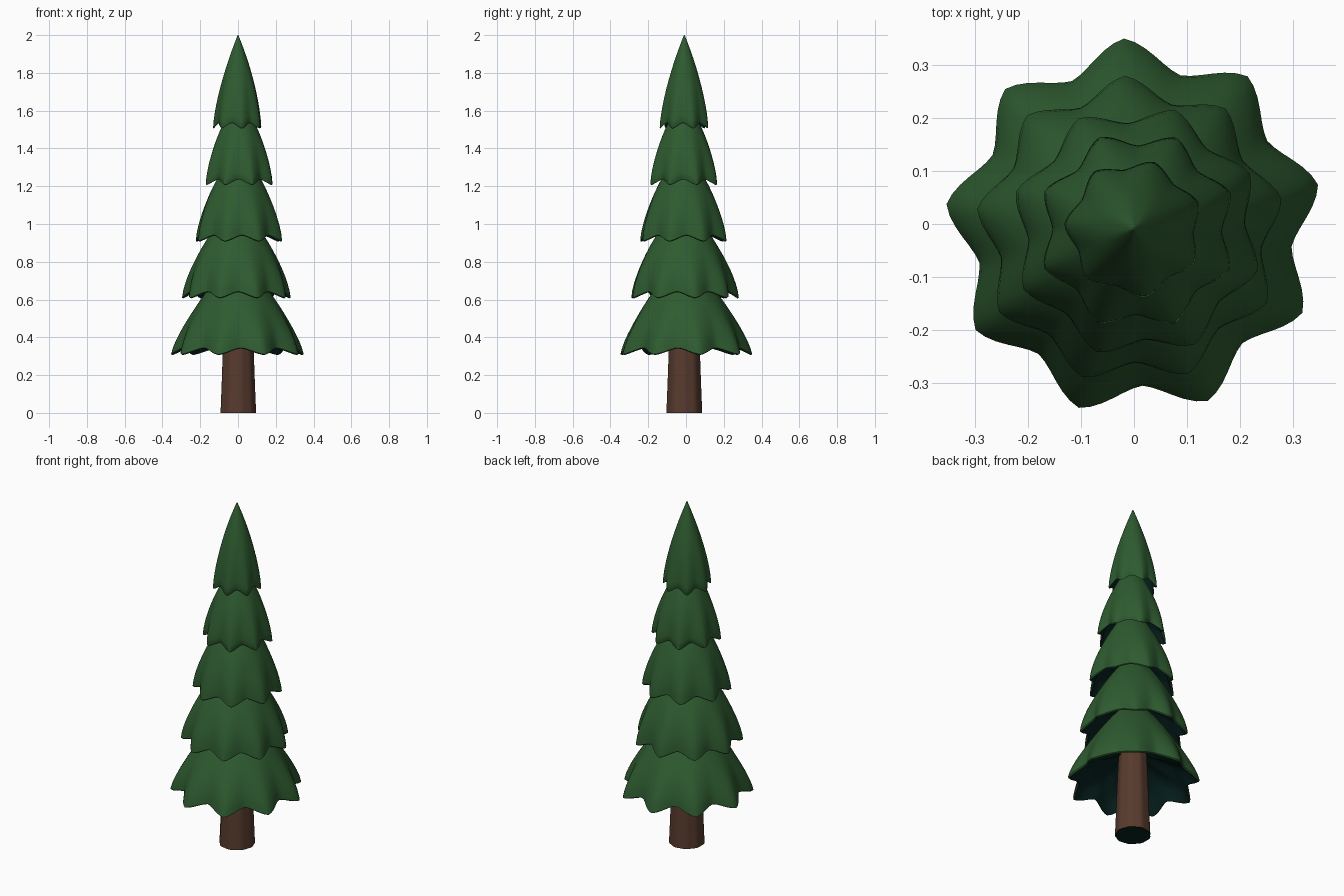
import bpy, bmesh, math

if "Cube" in bpy.data.objects:
    bpy.data.objects.remove(bpy.data.objects["Cube"])


def material(name, rgb):
    m = bpy.data.materials.new(name)
    m.diffuse_color = (*rgb, 1)
    m.use_nodes = True
    m.node_tree.nodes["Principled BSDF"].inputs["Base Color"].default_value = m.diffuse_color
    return m


GREEN = material("needle green", (0.027, 0.104, 0.029))
BROWN = material("bark brown", (0.096, 0.043, 0.027))
DARK = material("dark underside", (0.002, 0.016, 0.014))


def loft(name, rings, mats, dark_from):
    """Skin a list of closed rings, cap both ends; faces from dark_from on get material 1."""
    bm = bmesh.new()
    loops = [[bm.verts.new(p) for p in ring] for ring in rings]
    n = len(loops[0])
    for k in range(len(loops) - 1):
        a, b = loops[k], loops[k + 1]
        for i in range(n):
            j = (i + 1) % n
            f = bm.faces.new((a[i], a[j], b[j], b[i]))
            f.material_index = int(k >= dark_from)
    bm.faces.new(loops[0])
    bm.faces.new(loops[-1]).material_index = 1
    bmesh.ops.recalc_face_normals(bm, faces=bm.faces)
    me = bpy.data.meshes.new(name)
    bm.to_mesh(me)
    bm.free()
    for m in mats:
        me.materials.append(m)
    ob = bpy.data.objects.new(name, me)
    bpy.context.collection.objects.link(ob)
    bpy.context.view_layer.objects.active = ob
    ob.select_set(True)
    bpy.ops.object.shade_smooth_by_angle(angle=math.radians(50))
    ob.select_set(False)


def branch_tier(name, z0, z1, tip, valley, top, points, phase, power, lift, cx, cy):
    segs, steps = points * 12, 12

    def ring(t, scale=1.0, dz=0.0):
        pts = []
        for i in range(segs):
            a = 2 * math.pi * i / segs + math.radians(phase)
            c = math.cos(points * (a - math.radians(phase)))
            # blend of wave and zigzag gives slightly pointed tips
            s = 0.5 * (0.5 + 0.5 * c) + 0.5 * (1 - math.acos(max(-1, min(1, c))) / math.pi)
            s = s ** 1.15
            w = (1 - t) ** 1.1
            rim = valley + (tip - valley) * (s * w + 0.45 * (1 - w))
            r = (top + (rim - top) * (1 - t ** power)) * scale
            z = z0 + (z1 - z0) * t + lift * (1 - s) * w + dz
            pts.append((cx + r * math.cos(a), cy + r * math.sin(a), z))
        return pts

    rings = [ring(1 - k / steps) for k in range(steps + 1)]
    # rounded lip, then hollow underside
    rings += [ring(0, 0.975, -0.004), ring(0, 0.94, 0.008),
              ring(0.15, 0.9), ring(0.28, 0.75), ring(0.38, 0.3)]
    loft(name, rings, (GREEN, DARK), steps + 1)


# Foliage tiers, bottom to top
branch_tier("branch_tier_1", 0.31, 0.73, 0.357, 0.30, 0.10, 9, 13, 1.45, 0.035, 0.0, -0.006)
branch_tier("branch_tier_2", 0.61, 1.03, 0.292, 0.25, 0.08, 9, 12, 1.65, 0.033, -0.007, -0.012)
branch_tier("branch_tier_3", 0.91, 1.33, 0.24, 0.205, 0.06, 8, 27, 1.65, 0.032, 0.005, -0.014)
branch_tier("branch_tier_4", 1.21, 1.63, 0.19, 0.16, 0.03, 8, 22, 1.7, 0.03, 0.006, -0.012)
branch_tier("branch_tier_5", 1.51, 2.00, 0.132, 0.113, 0.002, 7, 22, 1.6, 0.03, 0.0, -0.009)


# Trunk with shallow bark ridges
def trunk_ring(z, r):
    pts = []
    for i in range(48):
        a = 2 * math.pi * i / 48
        q = r * (1 + 0.02 * math.cos(9 * a))
        pts.append((q * math.cos(a), q * math.sin(a) - 0.009, z))
    return pts


loft("trunk", [trunk_ring(z, r) for z, r in
               ((0.6, 0.07), (0.35, 0.081), (0.15, 0.088), (0.0, 0.094))],
     (BROWN, DARK), 99)
